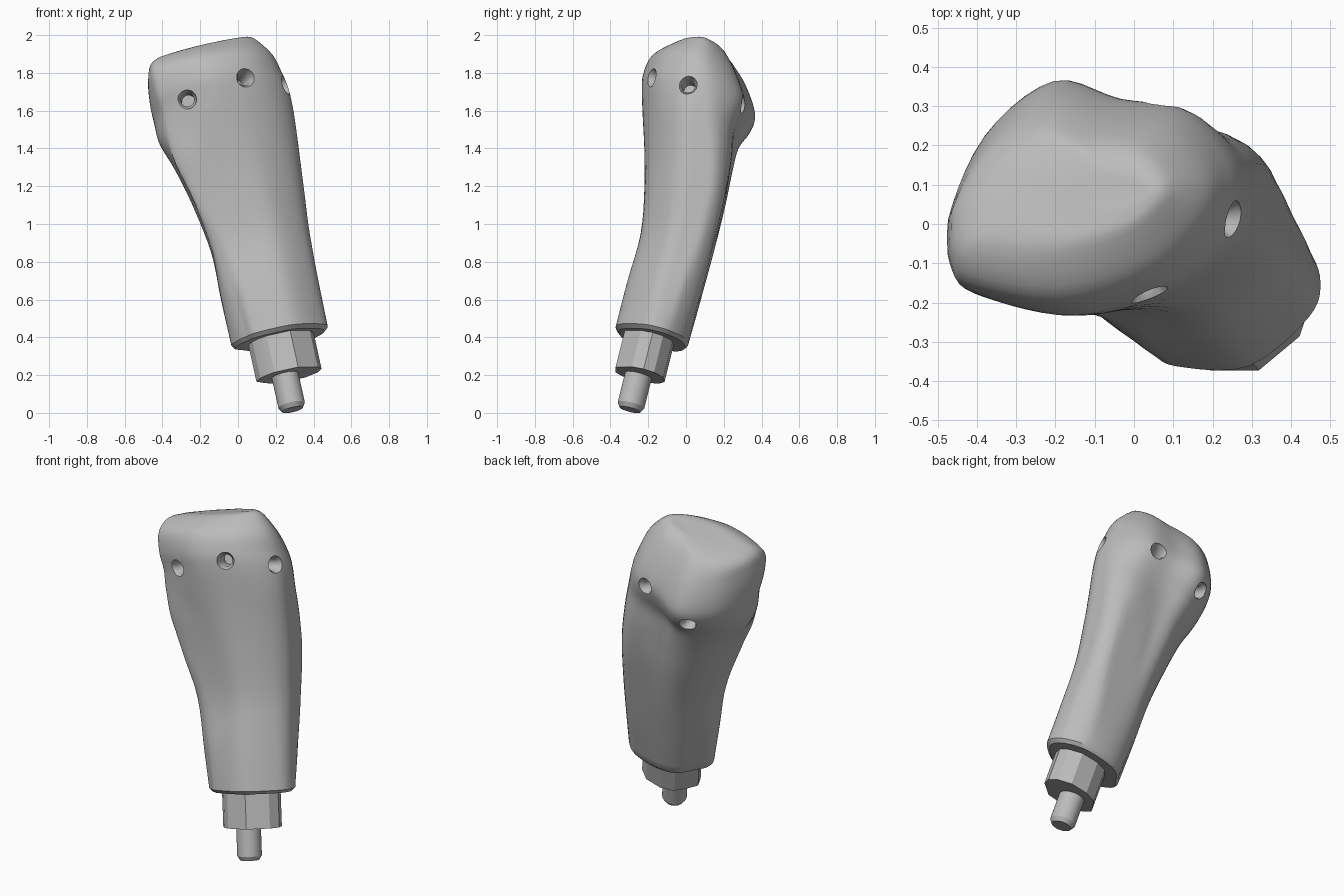
import bpy, bmesh, math
from mathutils import Vector
from mathutils.bvhtree import BVHTree

cube = bpy.data.objects.get("Cube")
if cube:
    bpy.data.objects.remove(cube)

grey = bpy.data.materials.new("plain grey")
grey.use_nodes = True
grey.diffuse_color = (0.5, 0.5, 0.5, 1)
grey.node_tree.nodes["Principled BSDF"].inputs["Base Color"].default_value = (0.5, 0.5, 0.5, 1)


def loft(name, rings):
    """Skin a stack of equal-length point rings and cap both ends."""
    bm = bmesh.new()
    rows = [[bm.verts.new(p) for p in ring] for ring in rings]
    n = len(rows[0])
    for low, high in zip(rows, rows[1:]):
        for i in range(n):
            j = (i + 1) % n
            bm.faces.new((low[i], low[j], high[j], high[i]))
    bm.faces.new(rows[0][::-1])
    bm.faces.new(rows[-1])
    bmesh.ops.recalc_face_normals(bm, faces=bm.faces)
    mesh = bpy.data.meshes.new(name)
    bm.to_mesh(mesh)
    bm.free()
    mesh.materials.append(grey)
    obj = bpy.data.objects.new(name, mesh)
    bpy.context.collection.objects.link(obj)
    return obj


def shade(obj, degrees):
    bpy.ops.object.select_all(action='DESELECT')
    obj.select_set(True)
    bpy.context.view_layer.objects.active = obj
    bpy.ops.object.shade_smooth_by_angle(angle=math.radians(degrees))


def spline(points, steps, closed):
    """Catmull-Rom curve through the points."""
    pts = [Vector(p) for p in points]
    n = len(pts)
    get = (lambda i: pts[i % n]) if closed else (lambda i: pts[min(max(i, 0), n - 1)])
    out = []
    for i in range(n if closed else n - 1):
        a, b, c, d = get(i - 1), get(i), get(i + 1), get(i + 2)
        for k in range(steps):
            t = k / steps
            out.append(0.5 * (2 * b + (c - a) * t + (2 * a - 5 * b + 4 * c - d) * t * t
                              + (3 * b - a - 3 * c + d) * t ** 3))
    return out if closed else out + [pts[-1]]


# Cross-sections of the narrow end and of the head, matched point by point
base_outline = [(-.03, -.2), (0, -.28), (.05, -.33), (.11, -.365), (.29, -.365), (.44, -.24),
                (.47, -.15), (.44, -.07), (.35, 0), (.2, .01), (.09, -.03), (.02, -.12)]
head_outline = [(-.475, 0), (-.46, -.15), (-.4, -.2), (-.2, -.24), (-.03, -.21), (.13, -.13),
                (.24, 0), (.25, .13), (.14, .28), (-.03, .32), (-.2, .37), (-.38, .23)]


def section(blend, front, back, x0, x1, y0, y1, z, slope_x, slope_y):
    """Blended outline fitted to a box, filled out by separate amounts towards
    two opposite corners, and laid on a sloping plane."""
    pts = [Vector(p).lerp(Vector(q), blend) for p, q in zip(base_outline, head_outline)]
    pts = spline(pts, 5, True)
    lo = [min(p[i] for p in pts) for i in (0, 1)]
    hi = [max(p[i] for p in pts) for i in (0, 1)]
    ring = []
    for p in pts:
        u, v = (2 * (p[i] - lo[i]) / (hi[i] - lo[i]) - 1 for i in (0, 1))
        push = 1 + (back if u > 0 else front) * max(0, u * v)
        dx = max(-1, min(1, u * push)) * (x1 - x0) / 2
        dy = max(-1, min(1, v * push)) * (y1 - y0) / 2
        ring.append(Vector(((x0 + x1) / 2 + dx, (y0 + y1) / 2 + dy, z + slope_x * dx + slope_y * dy)))
    return ring


# Body: blend, corner fullness front and back, x range, y range, height, slopes
levels = [
    (0, 0, 0, -.035, .475, -.373, .012, .407, .22, -.25),
    (.1, .15, .15, -.09, .425, -.31, .08, .65, .22, -.25),
    (.25, .3, .27, -.14, .378, -.24, .145, .9, .25, -.25),
    (.45, .35, .35, -.235, .345, -.22, .205, 1.15, .25, -.25),
    (.65, .2, .33, -.33, .318, -.22, .245, 1.35, .25, -.25),
    (.85, -.03, .27, -.42, .295, -.23, .28, 1.5, .27, -.3),
    (1, -.1, .17, -.455, .268, -.238, .34, 1.61, .3, -.35),
    (1, -.04, .08, -.472, .235, -.23, .366, 1.7, .27, -.35),
    (1, .03, .05, -.474, .185, -.18, .318, 1.82, .22, -.32),
    (1, .05, .05, -.43, .1, -.07, .24, 1.908, .24, -.28),
    (1, 0, 0, -.22, .055, .01, .16, 1.953, .27, -.2),
    (1, 0, 0, -.1, .01, .06, .1, 1.965, .27, -.2),
]
control = [section(*level) for level in levels]
columns = [spline(column, 4, False) for column in zip(*control)]
rings = [list(row) for row in zip(*columns)]
rim = section(0, 0, 0, -.017, .457, -.355, -.006, .387, .22, -.25)
body = loft("body", [rim] + rings)
tree = BVHTree.FromPolygons([v.co for v in body.data.vertices],
                            [p.vertices for p in body.data.polygons])

# Countersunk holes around the head: position and outward direction
holes = [
    ((-.27, -.23, 1.66), (-.05, -1, .08)),
    ((.035, -.17, 1.77), (.35, -.85, .3)),
    ((.25, .01, 1.735), (.95, -.1, .25)),
    ((.07, .3, 1.63), (.3, .95, .1)),
    ((-.235, .33, 1.47), (-.15, .95, -.25)),
]
for place, direction in holes:
    out = Vector(direction).normalized()
    hit = tree.ray_cast(Vector(place) + out * 0.3, -out)[0] or Vector(place)
    turn = out.to_track_quat('Z', 'Y')
    profile = [(.035, -.14), (.035, -.03), (.05, -.008), (.05, .06)]
    cutter = loft("hole_cutter", [
        [hit + turn @ Vector((r * math.cos(k * math.pi / 12), r * math.sin(k * math.pi / 12), h))
         for k in range(24)] for r, h in profile])
    cutter.hide_render = True
    cut = body.modifiers.new("hole", 'BOOLEAN')
    cut.operation = 'DIFFERENCE'
    cut.solver = 'EXACT'
    cut.object = cutter
    bpy.context.view_layer.objects.active = body
    bpy.ops.object.modifier_apply(modifier=cut.name)
    bpy.data.objects.remove(cutter)
shade(body, 35)

# Mounting axis, leaning with the cut end of the body
axis = Vector((-.22, .25, 1)).normalized()
pin_end = Vector((.289, -.297, .017))


def along_axis(outline, scale, distance):
    """Outline in x and y, projected onto the plane square to the axis."""
    centre = pin_end + axis * distance
    return [centre + Vector((x * scale, y * scale, -(axis.x * x + axis.y * y) * scale / axis.z))
            for x, y in outline]


# Faceted shank that repeats the outline of the cut end at a smaller size
facets = [(x - .19, y + .19) for x, y in base_outline]
shank = loft("shank", [along_axis(facets, .69, d) for d in (.19, .405)])
shade(shank, 20)

# Round pin with a chamfered end
circle = [(math.cos(k * math.pi / 16), math.sin(k * math.pi / 16)) for k in range(32)]
pin = loft("pin", [along_axis(circle, r, d) for r, d in ((.055, 0), (.07, .025), (.07, .23))])
shade(pin, 30)
